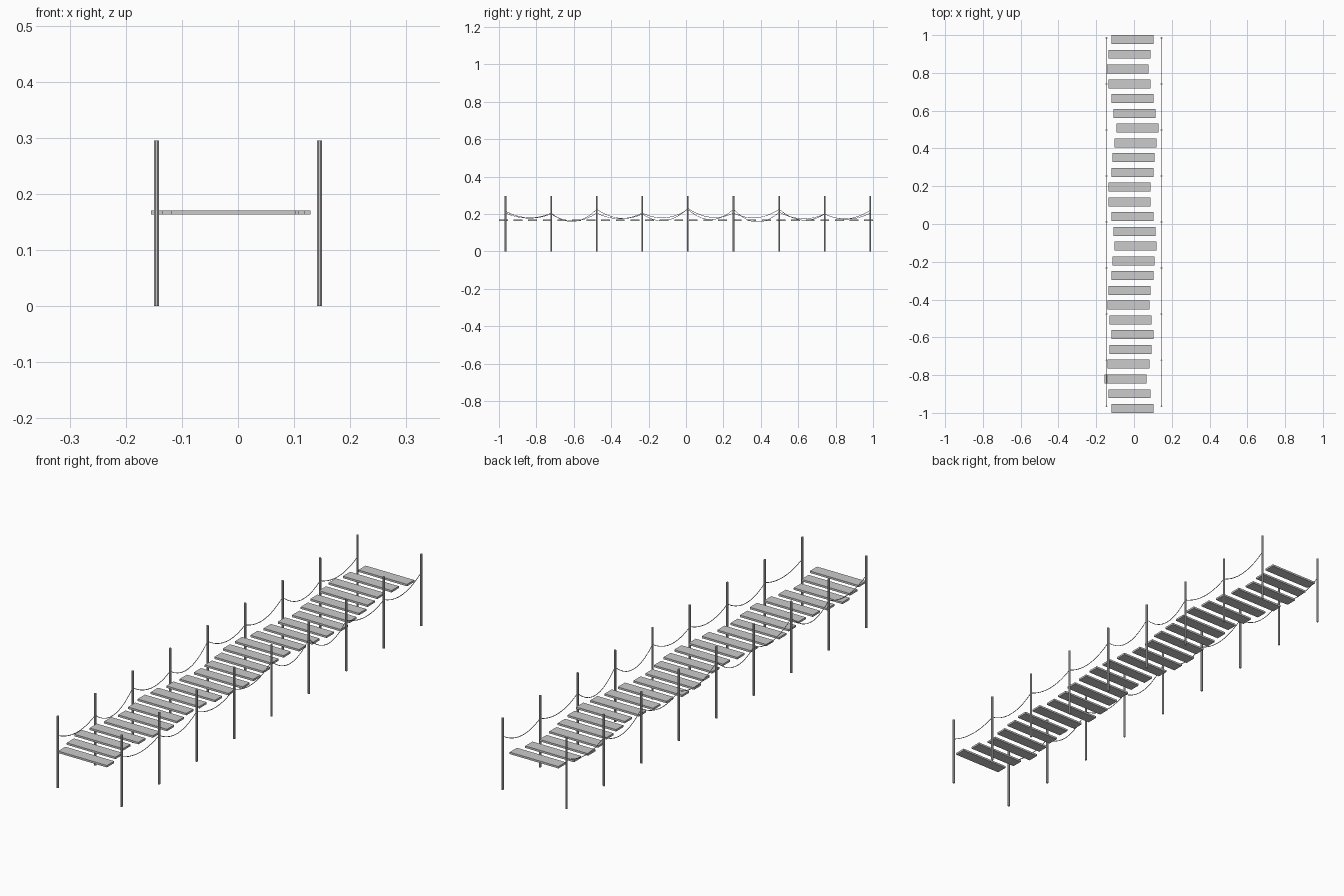
import bpy, bmesh, math
from mathutils import Matrix

if "Cube" in bpy.data.objects:
    bpy.data.objects.remove(bpy.data.objects["Cube"])

def finish(bm, name):
    me = bpy.data.meshes.new(name)
    bm.to_mesh(me)
    bm.free()
    ob = bpy.data.objects.new(name, me)
    bpy.context.collection.objects.link(ob)
    return ob

# planks: sideways shift of each board, in thousandths, from back to front
SHIFT = [-8, -24, -34, -24, -8, 3, 18, 8, -2, -8, -24, -24, -8,
         3, 8, -2, -8, -24, -29, -18, -8, -18, -29, -44, -24, -8]
W, D, T, Z = 0.222, 0.047, 0.008, 0.167
for i, s in enumerate(SHIFT):
    y = 0.9765 - i * 2 * 0.9765 / (len(SHIFT) - 1)
    bm = bmesh.new()
    bmesh.ops.create_cube(bm, size=1, matrix=Matrix.Translation((s / 1000, y, Z))
                          @ Matrix.Diagonal((W, D, T, 1)))
    finish(bm, f"plank_{i + 1}")

# posts: two rows of nine
POST_X, POST_H, POST_R = 0.1455, 0.295, 0.0047
POST_Y = [-0.965 + 0.2438 * k for k in range(9)]
for side, sx in (("left", -1), ("right", 1)):
    for k, y in enumerate(POST_Y):
        bm = bmesh.new()
        bmesh.ops.create_cone(bm, cap_ends=True, segments=8, radius1=POST_R, radius2=POST_R,
                              depth=POST_H, matrix=Matrix.Translation((sx * POST_X, y, POST_H / 2))
                              @ Matrix.Rotation(math.pi / 8, 4, 'Z'))
        finish(bm, f"{side}_post_{k + 1}")

# ropes: sagging between knots on each row of posts
def rope(name, x, knots, sag):
    cu = bpy.data.curves.new(name, 'CURVE')
    cu.dimensions = '3D'
    cu.bevel_depth = 0.0014
    cu.bevel_resolution = 1
    cu.use_fill_caps = True
    pts = []
    n = 10
    for k in range(len(POST_Y) - 1):
        for j in range(n + (k == len(POST_Y) - 2)):
            t = j / n
            z = knots[k] * (1 - t) + knots[k + 1] * t - 4 * sag[k] * t * (1 - t)
            pts.append((x, POST_Y[k] + t * (POST_Y[k + 1] - POST_Y[k]), z, 1))
    sp = cu.splines.new('POLY')
    sp.points.add(len(pts) - 1)
    for p, co in zip(sp.points, pts):
        p.co = co
    ob = bpy.data.objects.new(name, cu)
    bpy.context.collection.objects.link(ob)

rope("left_rope", -POST_X, [.215, .205, .225, .20, .23, .205, .225, .20, .205],
     [.03, .055, .035, .05, .035, .035, .045, .03])
rope("right_rope", POST_X, [.205, .20, .205, .205, .225, .225, .21, .20, .22],
     [.025, .04, .03, .035, .055, .06, .03, .035])
